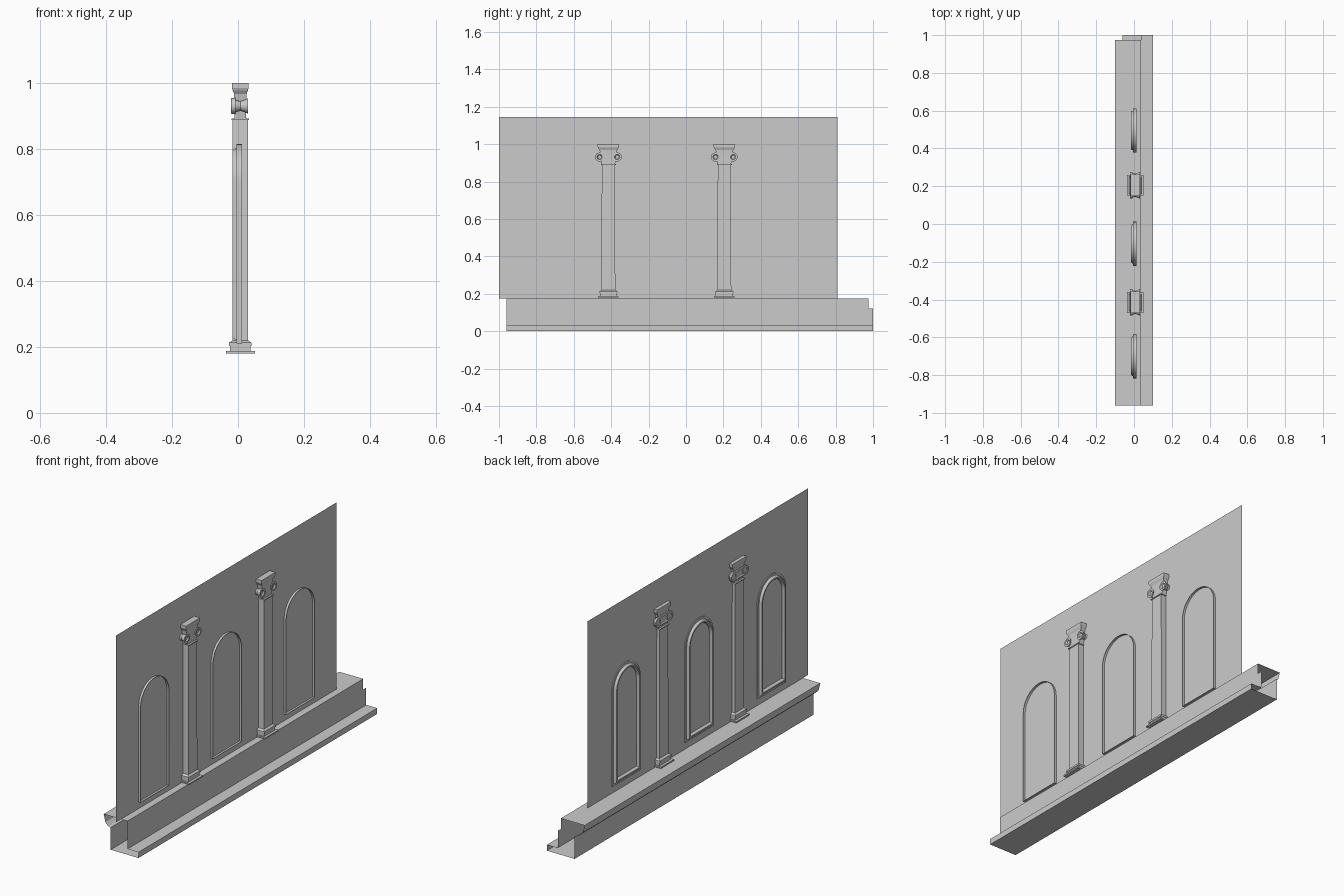
import bpy, bmesh
from math import pi, sin, cos

if "Cube" in bpy.data.objects:
    bpy.data.objects.remove(bpy.data.objects["Cube"])


def make(name, verts, faces, smooth=False):
    mesh = bpy.data.meshes.new(name)
    mesh.from_pydata(verts, [], faces)
    bm = bmesh.new()
    bm.from_mesh(mesh)
    bmesh.ops.recalc_face_normals(bm, faces=bm.faces)
    bm.to_mesh(mesh)
    bm.free()
    ob = bpy.data.objects.new(name, mesh)
    bpy.context.collection.objects.link(ob)
    if smooth:
        bpy.ops.object.select_all(action='DESELECT')
        ob.select_set(True)
        bpy.context.view_layer.objects.active = ob
        bpy.ops.object.shade_smooth_by_angle()
    return ob


def loft(name, rings, caps=True, smooth=False):
    """Skin a stack of closed rings with equal point counts."""
    n = len(rings[0])
    verts = [p for r in rings for p in r]
    faces = [(k * n + i, k * n + (i + 1) % n, (k + 1) * n + (i + 1) % n, (k + 1) * n + i)
             for k in range(len(rings) - 1) for i in range(n)]
    if caps:
        faces += [tuple(range(n)), tuple(range(len(verts) - n, len(verts)))]
    return make(name, verts, faces, smooth)


def sheet(name, profile, y0, y1):
    """Extrude an open x-z profile along y."""
    n = len(profile)
    verts = [(x, y, z) for y in (y0, y1) for x, z in profile]
    return make(name, verts, [(i, i + 1, n + i + 1, n + i) for i in range(n - 1)])


# Base: open-ended upper cornice and slightly longer lower step
sheet("base_cornice", [(-.06, .115), (-.075, .12), (-.09, .135), (-.1, .175),
                       (.037, .175), (.037, .12)], -.96, .975)
sheet("base_step", [(-.06, .115), (-.06, 0), (.1, 0), (.1, .03), (.037, .03), (.037, .12)],
      -.96, 1.0)

# Wall: single flat sheet
make("wall_panel", [(0, -1, .175), (0, .81, .175), (0, .81, 1.145), (0, -1, 1.145)],
     [(0, 1, 2, 3)])


# Arched window mouldings, richer on the -x side
def arch_ring(x, inset, cy, half=.117, bottom=.21, spring=.698, steps=20):
    w = half - inset
    arc = [(x, cy + w * cos(pi * i / steps), spring + w * sin(pi * i / steps))
           for i in range(steps + 1)]
    return arc + [(x, cy - w, bottom + inset), (x, cy + w, bottom + inset)]


MOULDING = [(.012, 0), (-.004, 0), (-.004, .012), (-.011, .014), (-.016, .019),
            (-.016, .026), (-.010, .030), (0, .030)]
for cy in (-.70, -.105, .495):
    loft("arch_moulding", [arch_ring(x, d, cy) for x, d in MOULDING], caps=False, smooth=True)


# Pillars
CX = .007


def rect(z, hx, hy, cy):
    return [(CX + sx * hx, cy + sy * hy, z) for sx, sy in ((-1, -1), (1, -1), (1, 1), (-1, 1))]


SHAFT = [(.18, .044, .055), (.187, .044, .055), (.187, .031, .046), (.203, .031, .046),
         (.203, .034, .048), (.213, .034, .048), (.22, .024, .037), (.888, .023, .035),
         (.888, .027, .040), (.893, .027, .040), (.893, .020, .036)]
CAPITAL = [(.893, .018, .036), (.94, .018, .042), (.968, .019, .047), (.978, .023, .054),
           (.985, .025, .057), (1.0, .025, .057)]
VOLUTE = [(-.022, .010), (-.028, .014), (-.028, .024), (-.014, .018), (0, .014),
          (.012, .018), (.024, .024), (.024, .014), (.018, .010)]

for cy in (-.415, .205):
    loft("pillar_shaft", [rect(z, hx, hy, cy) for z, hx, hy in SHAFT])
    loft("pillar_capital", [rect(z, hx, hy, cy) for z, hx, hy in CAPITAL])
    # Scroll at each side of the capital
    for side in (-1, 1):
        loft("capital_scroll", [[(CX + x, cy + side * .047 + r * cos(2 * pi * i / 20),
                                  .931 + r * sin(2 * pi * i / 20)) for i in range(20)]
                                for x, r in VOLUTE], smooth=True)
    # Rounded band joining the two scrolls on the -x face
    band = []
    for x, r in ((-.008, .024), (-.018, .024), (-.021, .020), (-.018, .015)):
        ring = []
        for i in range(20):
            a = 2 * pi * (i + .5) / 20
            ring.append((x, cy + (.047 if cos(a) > 0 else -.047) + r * cos(a), .931 + r * sin(a)))
        band.append(ring)
    loft("capital_band", band, smooth=True)
